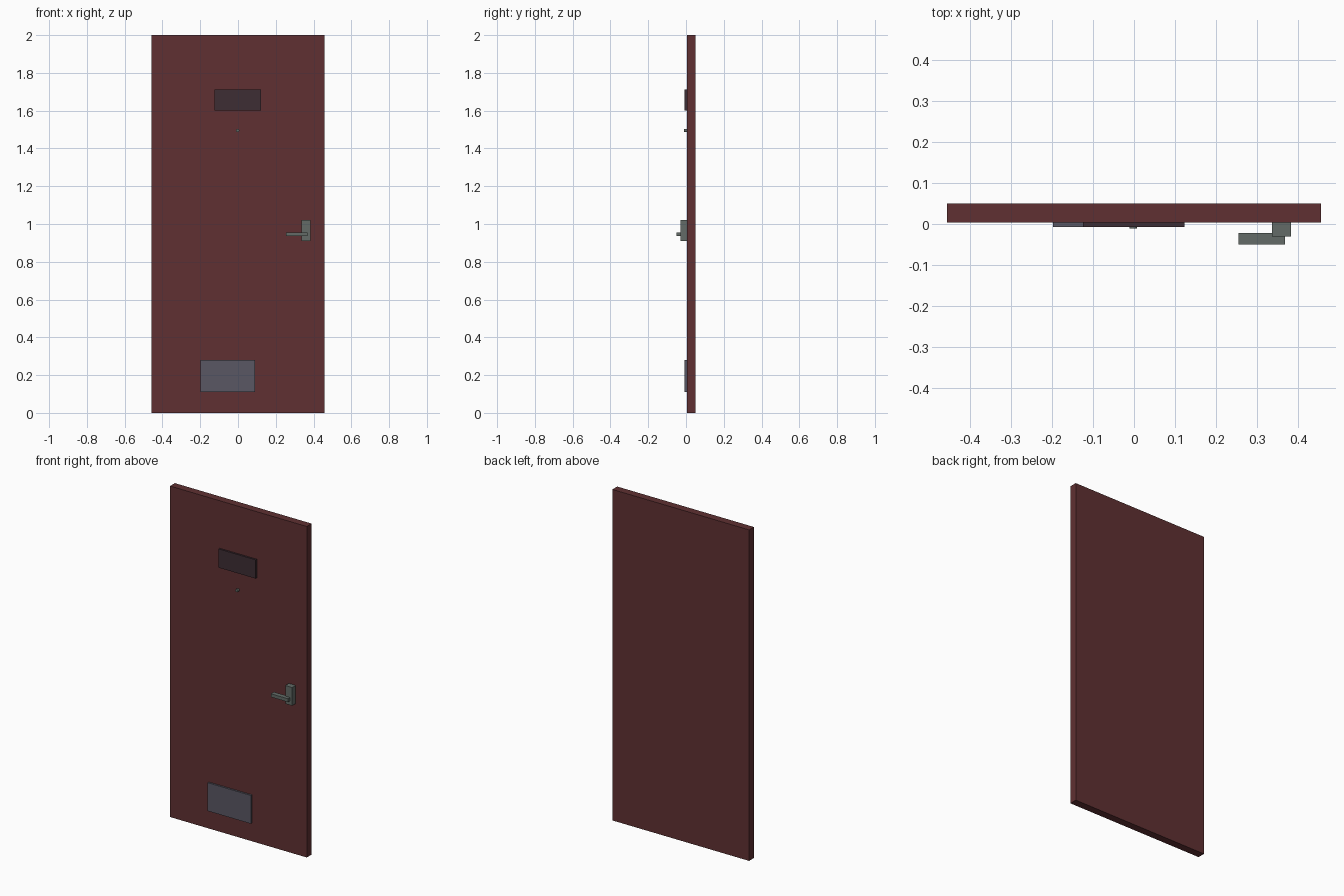
import bpy
import math

if "Cube" in bpy.data.objects:
    bpy.data.objects.remove(bpy.data.objects["Cube"])


def material(name, rgb):
    m = bpy.data.materials.new(name)
    m.diffuse_color = (*rgb, 1)
    m.use_nodes = True
    m.node_tree.nodes["Principled BSDF"].inputs["Base Color"].default_value = m.diffuse_color
    return m


def box(name, x, y, z, mat):
    """Box from (min, max) ranges on each axis."""
    ranges = (x, y, z)
    bpy.ops.mesh.primitive_cube_add(size=1, location=[(a + b) / 2 for a, b in ranges])
    ob = bpy.context.object
    ob.name = name
    ob.scale = [b - a for a, b in ranges]
    bpy.ops.object.transform_apply(location=False, rotation=False, scale=True)
    ob.data.materials.append(mat)
    return ob


red = material("red_paint", (0.115, 0.03, 0.032))
dark = material("dark_plate", (0.048, 0.026, 0.034))
slate = material("slate_flap", (0.1, 0.095, 0.125))
metal = material("metal", (0.125, 0.148, 0.135))

FACE = 0.004  # y of the door's front face

# Door slab
box("door_slab", (-0.457, 0.457), (FACE, 0.05), (0, 2), red)

# Blank sign plate and lower mail flap
box("sign_plate", (-0.125, 0.123), (-0.007, FACE), (1.6, 1.713), dark)
box("mail_flap", (-0.198, 0.091), (-0.007, FACE), (0.11, 0.281), slate)

# Handle: backplate and lever
box("handle_backplate", (0.337, 0.383), (-0.03, FACE), (0.91, 1.02), metal)
box("handle_lever", (0.255, 0.369), (-0.05, -0.022), (0.936, 0.956), metal)

# Peephole
bpy.ops.mesh.primitive_cylinder_add(vertices=12, radius=0.009, depth=0.015,
                                    location=(-0.002, FACE - 0.0075, 1.495),
                                    rotation=(math.pi / 2, 0, 0))
peephole = bpy.context.object
peephole.name = "peephole"
peephole.data.materials.append(metal)
